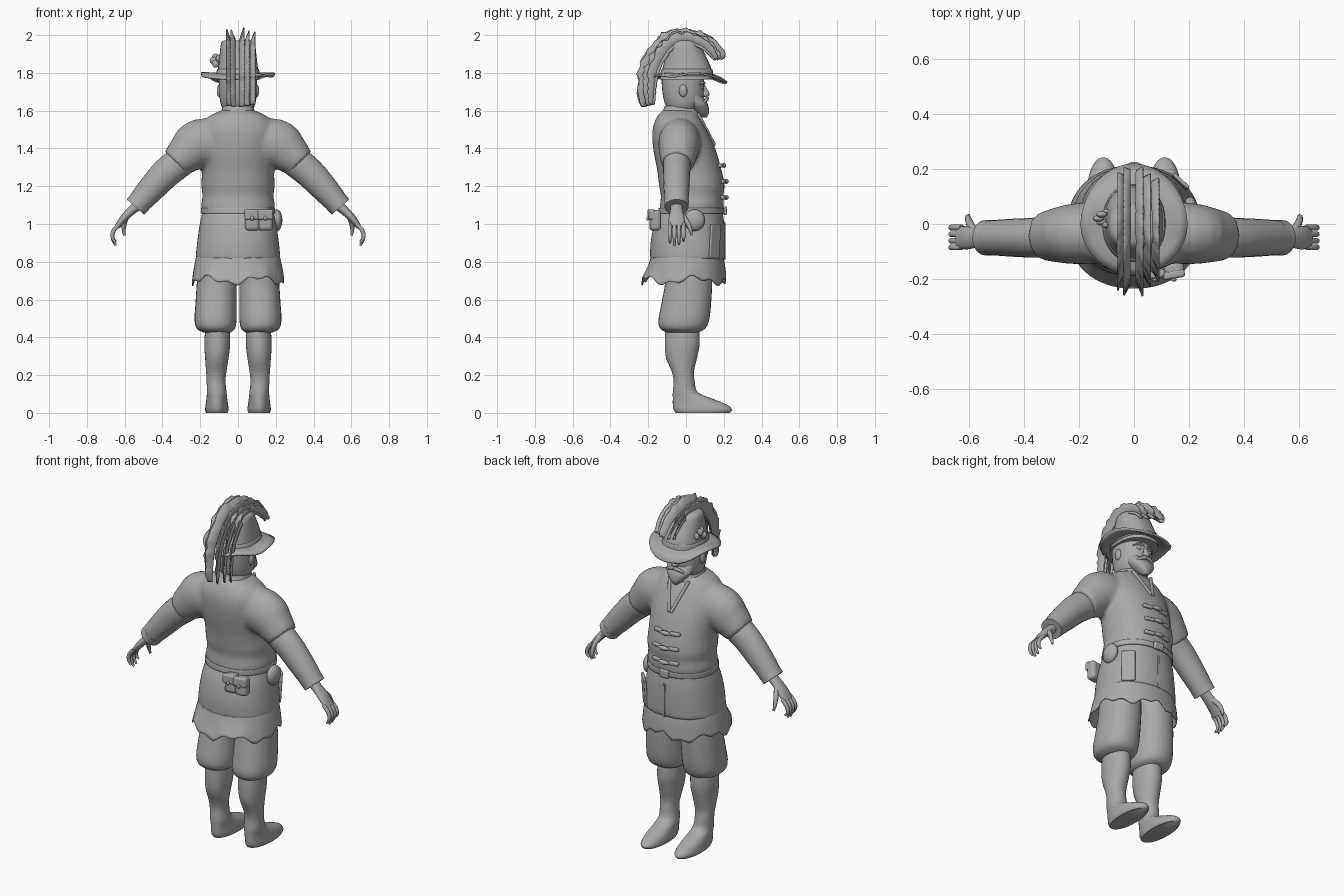
import bpy, math, random
from mathutils import Vector

random.seed(4)
cube = bpy.data.objects.get("Cube")
if cube:
    bpy.data.objects.remove(cube)

GREY = (0.4, 0.4, 0.4, 1)
grey = bpy.data.materials.new("plain grey")
grey.use_nodes = True
grey.diffuse_color = GREY
grey.node_tree.nodes["Principled BSDF"].inputs["Base Color"].default_value = GREY


def make(name, verts, faces, angle=50):
    me = bpy.data.meshes.new(name)
    me.from_pydata(verts, [], faces)
    ob = bpy.data.objects.new(name, me)
    bpy.context.collection.objects.link(ob)
    me.materials.append(grey)
    bpy.ops.object.select_all(action='DESELECT')
    ob.select_set(True)
    bpy.context.view_layer.objects.active = ob
    bpy.ops.object.shade_smooth_by_angle(angle=math.radians(angle))
    return ob


def spline(keys, steps=4):
    """Catmull-Rom through rows of numbers."""
    out = []
    for i in range(len(keys) - 1):
        a, b, c, d = (keys[max(0, min(len(keys) - 1, i + k))] for k in (-1, 0, 1, 2))
        for s in range(steps):
            t = s / steps
            out.append([q + t * (r - p) / 2 + t * t * (p - 2.5 * q + 2 * r - d_ / 2)
                        + t ** 3 * (1.5 * (q - r) + (d_ - p) / 2)
                        for p, q, r, d_ in zip(a, b, c, d)])
    return out + [list(keys[-1])]


def skin(name, rings, cap=True, angle=50):
    n = len(rings[0])
    verts = [v for r in rings for v in r]
    faces = [(i * n + j, i * n + (j + 1) % n, (i + 1) * n + (j + 1) % n, (i + 1) * n + j)
             for i in range(len(rings) - 1) for j in range(n)]
    if cap:
        faces += [tuple(reversed(range(n))), tuple(range(len(verts) - n, len(verts)))]
    return make(name, verts, faces, angle)


def oval(n, power):
    for j in range(n):
        c, s = math.cos(math.tau * j / n), math.sin(math.tau * j / n)
        yield (math.copysign(abs(c) ** (2 / power), c), math.copysign(abs(s) ** (2 / power), s))


def stack(name, keys, n=32, power=2.2, cap=True, side=1, warp=None):
    """Upright body from rows of z, centre x, half width, back y, front y."""
    rings = []
    for z, cx, hx, y0, y1 in spline(keys):
        rings.append([Vector((side * cx + hx * c, (y0 + y1) / 2 + (y1 - y0) / 2 * s, z))
                      for c, s in oval(n, power)])
    if warp:
        rings = [[warp(v) for v in r] for r in rings]
    return skin(name, rings, cap)


def limb(name, keys, side=1, n=20):
    """Tube from rows of x, y, z, thickness, depth."""
    rows = spline(keys)
    pts = [Vector(r[:3]) for r in rows]
    rings = []
    for i, (p, r) in enumerate(zip(pts, rows)):
        t = (pts[min(i + 1, len(pts) - 1)] - pts[max(i - 1, 0)]).normalized()
        u = Vector((0, 1, 0)).cross(t).normalized()
        v = t.cross(u)
        ring = [p + u * c * r[3] + v * s * r[4] for c, s in oval(n, 2)]
        if side < 0:
            ring = [Vector((-q.x, q.y, q.z)) for q in reversed(ring)]
        rings.append(ring)
    return skin(name, rings)


def block(name, loc, size, rot=(0, 0, 0), bevel=0.01):
    x, y, z = (s / 2 for s in size)
    ob = skin(name, [[(a * x, b * y, k * z) for a, b in ((-1, -1), (1, -1), (1, 1), (-1, 1))]
                     for k in (-1, 1)])
    ob.location, ob.rotation_euler = loc, rot
    m = ob.modifiers.new("bevel", 'BEVEL')
    m.width, m.segments = bevel, 3
    return ob


def ball(name, loc, size):
    rings = [[(size[0] * math.sin(a) * c, size[1] * math.sin(a) * s, -size[2] * math.cos(a))
              for c, s in oval(16, 2)] for a in [math.pi * (k + .15) / 10.3 for k in range(11)]]
    ob = skin(name, rings)
    ob.location = loc
    return ob


def thicken(ob, t):
    ob.modifiers.new("thickness", 'SOLIDIFY').thickness = t


# Jacket: torso and short sleeves fused into one smooth surface
jacket = stack("jacket", [
    (.81, 0, .226, -.19, .208), (.9, 0, .217, -.188, .208), (1.0, 0, .203, -.168, .203),
    (1.06, 0, .19, -.142, .195), (1.1, 0, .195, -.138, .2), (1.15, 0, .188, -.133, .198),
    (1.2, 0, .194, -.142, .204), (1.28, 0, .192, -.152, .19), (1.4, 0, .2, -.174, .155),
    (1.5, 0, .2, -.177, .11), (1.565, 0, .16, -.155, .075), (1.6, 0, .09, -.125, .05),
    (1.615, 0, .06, -.09, .02)], n=40)
parts = [limb("sleeve", [(.06, -.03, 1.43, .12, .11), (.2, -.035, 1.425, .132, .112),
                         (.27, -.04, 1.375, .11, .102), (.33, -.045, 1.32, .085, .088)], s)
         for s in (1, -1)]
bpy.ops.object.select_all(action='DESELECT')
for ob in parts + [jacket]:
    ob.select_set(True)
bpy.context.view_layer.objects.active = jacket
bpy.ops.object.join()
remesh = jacket.modifiers.new("fuse", 'REMESH')
remesh.mode, remesh.voxel_size, remesh.use_smooth_shade = 'VOXEL', .011, True
soft = jacket.modifiers.new("soften", 'SMOOTH')
soft.factor, soft.iterations = .5, 8

# Collar, and the two lapel edges of the neckline
collar = stack("collar", [(1.575, 0, .1, -.135, .075), (1.6, 0, .088, -.122, .062),
                          (1.625, 0, .082, -.112, .056)], cap=False)
thicken(collar, .012)
for s in (1, -1):
    block("lapel", (s * .035, .108, 1.5), (.018, .016, .2), (.46, s * .33, 0), .006)

# Belt and shirt skirt with a ragged hem
belt = stack("belt", [(1.055, 0, .196, -.148, .203), (1.085, 0, .197, -.145, .204)], n=40, cap=False)
thicken(belt, .008)


def ragged(v):
    low = max(0, (.8 - v.z) / .1)
    a = math.atan2(v.y, v.x)
    return v + Vector((0, 0, low * (.018 * math.sin(5 * a + .6) + .012 * math.sin(13 * a))))


skirt = stack("shirt_skirt", [(.84, 0, .213, -.175, .19), (.78, 0, .226, -.195, .2),
                              (.7, 0, .238, -.23, .207)], n=64, cap=False, warp=ragged)
thicken(skirt, .006)

# Arms, hands, breeches and boots
for s in (1, -1):
    limb("long_sleeve", [(.2, -.045, 1.42, .09, .08), (.3, -.048, 1.335, .083, .075),
                         (.38, -.05, 1.27, .08, .072), (.46, -.05, 1.185, .072, .068),
                         (.535, -.05, 1.1, .06, .062)], s)
    limb("cuff", [(.515, -.05, 1.122, .063, .065), (.543, -.05, 1.09, .061, .064)], s)
    limb("palm", [(.53, -.05, 1.1, .028, .032), (.565, -.05, 1.07, .024, .034),
                  (.605, -.05, 1.03, .02, .042), (.64, -.05, .985, .014, .04)], s)
    for k, tip in enumerate((.9, .885, .89, .91)):
        y = -.085 + k * .024
        limb("finger", [(.628, y, 1.0, .011, .011), (.658, y, .965, .0115, .011),
                        (.665, y, .93, .01, .01), (.648, y, tip, .006, .006)], s, 10)
    limb("thumb", [(.575, -.035, 1.06, .014, .014), (.597, 0, 1.02, .014, .014),
                   (.605, .022, .975, .011, .011), (.602, .03, .94, .006, .006)], s, 10)
    stack("breeches", [(.82, .105, .1, -.12, .13), (.7, .112, .105, -.11, .138),
                       (.58, .116, .109, -.13, .133), (.49, .119, .111, -.146, .122),
                       (.445, .117, .1, -.135, .1), (.425, .11, .07, -.1, .06)], side=s)
    stack("boot", [(.45, .108, .066, -.11, .07), (.36, .11, .068, -.112, .072),
                   (.29, .112, .062, -.105, .058), (.22, .115, .054, -.076, .042),
                   (.17, .116, .05, -.066, .046), (.11, .113, .052, -.07, .062),
                   (.075, .112, .055, -.07, .14), (.045, .112, .059, -.07, .215),
                   (.018, .112, .062, -.066, .243), (0, .112, .057, -.055, .232)],
          power=2.1, side=s)

# Jacket toggles: pegs across the opening, with loops on both sides
for z, y in ((1.31, .187), (1.225, .2), (1.14, .2)):
    limb("toggle_peg", [(-.035, y + .008, z, .004, .004), (-.012, y + .013, z, .012, .012),
                        (.012, y + .013, z, .012, .012), (.035, y + .008, z, .004, .004)], n=10)
    for s in (1, -1):
        block("toggle_loop", (s * .055, y - .004, z), (.06, .02, .022), (0, 0, -s * .2), .007)
block("belt_buckle", (0, .207, 1.07), (.06, .02, .045), bevel=.006)
block("jacket_opening", (0, .206, .91), (.012, .008, .2), bevel=.003)

# Back pouches, round side pouch and hanging pocket
for x in (.075, .145):
    block("back_pouch", (x, -.163, 1.02), (.075, .055, .11), (0, 0, .18), .018)
    block("pouch_flap", (x, -.184, 1.05), (.08, .03, .055), (0, 0, .18), .01)
    ball("pouch_button", (x, -.202, 1.03), (.01, .008, .012))
ball("round_pouch", (.205, .045, 1.02), (.03, .055, .058))
block("hanging_pocket", (.168, .153, .91), (.075, .014, .18), (-.06, 0, -.75), .006)

# Head and face
stack("head", [(1.55, 0, .07, -.09, .03), (1.6, 0, .078, -.095, .05), (1.64, 0, .093, -.113, .085),
               (1.7, 0, .1, -.125, .095), (1.78, 0, .1, -.128, .095), (1.82, 0, .09, -.11, .08)])
stack("beard", [(1.565, 0, .012, .085, .11), (1.59, 0, .04, .045, .122), (1.63, 0, .074, .005, .117),
                (1.66, 0, .082, -.015, .1), (1.7, 0, .09, -.03, .07)])
stack("nose", [(1.672, 0, .012, .08, .112), (1.685, 0, .02, .08, .125), (1.71, 0, .012, .08, .114),
               (1.74, 0, .008, .07, .097)], n=12)
for s in (1, -1):
    limb("moustache", [(0, .112, 1.664, .009, .01), (.03, .108, 1.658, .01, .01),
                       (.062, .088, 1.635, .004, .004)], s, 10)
    ball("eye", (s * .037, .084, 1.722), (.014, .011, .009))
    limb("eyebrow", [(.015, .094, 1.743, .006, .009), (.04, .09, 1.749, .007, .009),
                     (.068, .07, 1.738, .003, .004)], s, 8)
    ball("ear", (s * .1, -.015, 1.705), (.012, .022, .033))

# Hat crown, band and drooping brim
stack("hat_crown", [(1.765, 0, .115, -.14, .14), (1.82, 0, .106, -.125, .135), (1.9, 0, .097, -.105, .1),
                    (1.955, 0, .09, -.085, .07), (1.972, 0, .075, -.065, .05)], power=2.4)
band = stack("hat_band", [(1.785, 0, .118, -.14, .146), (1.82, 0, .111, -.13, .14)], cap=False)
thicken(band, .01)
brim = []
for t in (0, .35, .7, 1):
    ring = []
    for c, s in oval(40, 1.9):
        x = c * (.09 + .105 * t)
        y = s * (.1 + (.115 if s > 0 else .085) * t)
        z = 1.79 - t * t * (.052 * max(s, 0) ** 2 + .02 * max(-s, 0)) - .008 * t * math.sin(3 * c + 4 * s)
        ring.append((x, y, z))
    brim.append(ring)
thicken(skin("hat_brim", brim, False), .01)


# Plumes sweeping over the hat, with jagged vanes
def plume(name, x, keys, width):
    rows = spline(keys, 6)
    verts, faces, last = [], [], len(rows) - 1
    for i, (y, z) in enumerate(rows):
        a, b = rows[max(i - 1, 0)], rows[min(i + 1, last)]
        n = Vector((0, a[1] - b[1], b[0] - a[0])).normalized()
        w = width * (.25 + math.sin(math.pi * i / last) ** .6) * random.uniform(.75, 1.1)
        p = Vector((x, y, z))
        lean = Vector((.022 * (1 if x >= 0 else -1), 0, 0))
        verts += [p + n * w * .3 + lean * .4, p, p - n * w + lean]
        if i:
            k = 3 * i
            faces += [(k - 3, k - 2, k + 1, k), (k - 2, k - 1, k + 2, k + 1)]
    thicken(make(name, verts, faces, 30), .006)


arc = [(.2, 1.875), (.12, 1.945), (0, 1.978), (-.11, 1.94), (-.19, 1.83), (-.215, 1.73), (-.225, 1.62)]
for x, k, w in ((-.012, 1, .05), (.012, .97, .055), (-.035, .9, .05), (.04, .86, .045), (.07, .78, .04)):
    plume("plume", x, [(y * k, 1.8 + (z - 1.8) * (k * .3 + .7)) for y, z in arc], w)

# Small rosette on the hat side
for a in range(5):
    ball("rosette_petal", (-.112 - .018 * math.cos(a * 1.26), .02 + .025 * math.sin(a * 2.5),
                           1.865 + .018 * math.sin(a * 1.26)), (.02, .012, .02))
